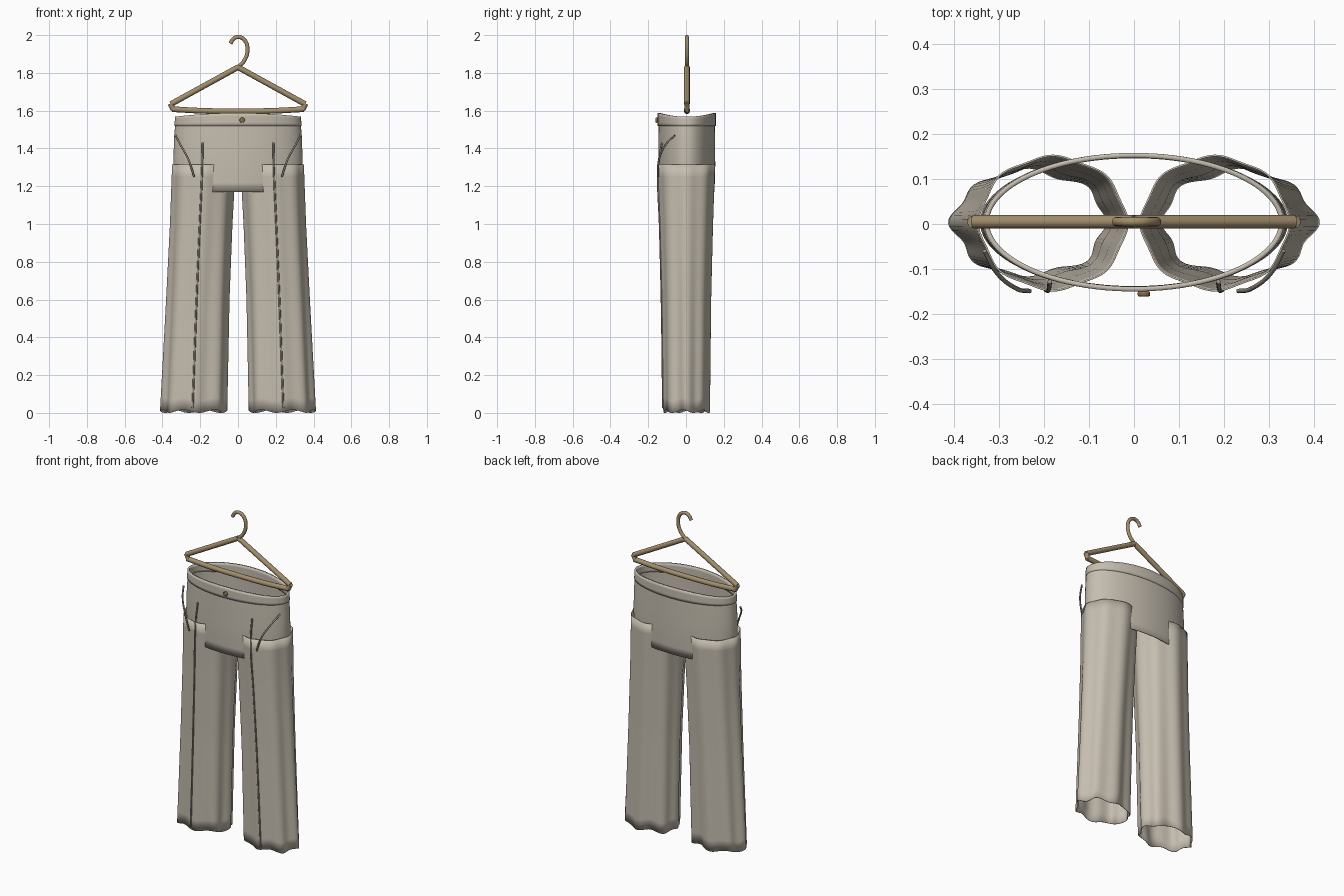
import bpy, bmesh, math
from math import sin, cos, pi

if "Cube" in bpy.data.objects:
    bpy.data.objects.remove(bpy.data.objects["Cube"])


def material(name, rgb):
    m = bpy.data.materials.new(name)
    m.diffuse_color = (*rgb, 1)
    m.use_nodes = True
    m.node_tree.nodes["Principled BSDF"].inputs["Base Color"].default_value = m.diffuse_color
    return m


CLOTH = material("stone cloth", (0.56, 0.51, 0.43))
SEAM = material("seam taupe", (0.30, 0.27, 0.22))
WOOD = material("hanger wood", (0.36, 0.27, 0.15))
BUTTON = material("button brown", (0.24, 0.16, 0.07))


def lerp_table(table, z):
    """Interpolate rows (z, a, b, ...) at height z."""
    for lo, hi in zip(table, table[1:]):
        if z <= hi[0] or hi is table[-1]:
            t = (z - lo[0]) / (hi[0] - lo[0])
            return [p + (q - p) * t for p, q in zip(lo[1:], hi[1:])]


def smooth(ob):
    bpy.ops.object.select_all(action='DESELECT')
    ob.select_set(True)
    bpy.context.view_layer.objects.active = ob
    bpy.ops.object.shade_smooth_by_angle(angle=math.radians(50))


def loft(name, point, levels, mat, thick, n=96):
    """Open tube through rings point(level, angle), bottom to top."""
    bm = bmesh.new()
    rings = [[bm.verts.new(point(l, 2 * pi * i / n)) for i in range(n)] for l in levels]
    for low, up in zip(rings, rings[1:]):
        for i in range(n):
            k = (i + 1) % n
            bm.faces.new((low[i], low[k], up[k], up[i]))
    me = bpy.data.meshes.new(name)
    bm.to_mesh(me)
    bm.free()
    me.materials.append(mat)
    ob = bpy.data.objects.new(name, me)
    bpy.context.collection.objects.link(ob)
    smooth(ob)
    sol = ob.modifiers.new("thickness", 'SOLIDIFY')
    sol.thickness = thick
    sol.offset = -1
    return ob


def tube(name, pts, radius, mat, curved=True):
    """Round rod along a path."""
    cu = bpy.data.curves.new(name, 'CURVE')
    cu.dimensions = '3D'
    cu.bevel_depth = radius
    cu.bevel_resolution = 4
    cu.use_fill_caps = True
    if curved:
        sp = cu.splines.new('BEZIER')
        sp.bezier_points.add(len(pts) - 1)
        for bp, p in zip(sp.bezier_points, pts):
            bp.co = p
            bp.handle_left_type = bp.handle_right_type = 'AUTO'
    else:
        sp = cu.splines.new('POLY')
        sp.points.add(len(pts) - 1)
        for q, p in zip(sp.points, pts):
            q.co = (*p, 1)
    cu.materials.append(mat)
    ob = bpy.data.objects.new(name, cu)
    bpy.context.collection.objects.link(ob)
    bpy.ops.object.select_all(action='DESELECT')
    ob.select_set(True)
    bpy.context.view_layer.objects.active = ob
    bpy.ops.object.convert(target='MESH')
    smooth(bpy.context.object)


# Legs: height, centre x, half width, half depth
LEG = [(0, 0.232, 0.170, 0.118), (0.6, 0.211, 0.162, 0.126),
       (1.0, 0.194, 0.161, 0.137), (1.32, 0.180, 0.165, 0.149)]
LEG_TOP = 1.315


def leg_point(side, z, a):
    cx, rx, ry = lerp_table(LEG, z)
    b = a if side > 0 else pi - a
    depth = 1 - z / LEG_TOP
    k = 1 + (0.022 + 0.025 * depth) * cos(8 * b) + 0.02 * depth * sin(5 * b + 1)
    hem = 0.008 * (1 + cos(6 * b + 1)) * depth
    return (side * cx + rx * k * cos(a), 0.002 + ry * k * sin(a), z + hem)


levels = [LEG_TOP * i / 20 for i in range(21)]
for side, word in ((-1, "left"), (1, "right")):
    loft(word + "_leg", lambda z, a, s=side: leg_point(s, z, a), levels, CLOTH, 0.004)

    # Front crease follows the leg surface, then rises onto the seat
    path = [(side * 0.187, -0.128, 1.43), (side * 0.189, -0.143, 1.34)]
    for z in (1.25, 1.0, 0.75, 0.5, 0.25, 0.02):
        x, y, zz = leg_point(side, z, -pi / 2 + side * 0.05)
        path.append((x, y - 0.001, zz))
    tube(word + "_crease", path, 0.005, SEAM)

    # Slanted pocket edge
    tube(word + "_pocket_edge",
         [(side * x, y, z) for x, y, z in ((0.332, -0.06, 1.47), (0.305, -0.108, 1.42),
                                           (0.262, -0.143, 1.34), (0.232, -0.149, 1.25))],
         0.005, SEAM)

# Seat: height, half width, half depth
SEAT = [(1.17, 0.330, 0.147), (1.31, 0.342, 0.151), (1.45, 0.339, 0.150), (1.57, 0.329, 0.148)]


def seat_point(z, a):
    rx, ry = lerp_table(SEAT, z)
    return (rx * cos(a), 0.004 + ry * sin(a), z)


loft("seat", seat_point, [1.17, 1.22, 1.265, 1.31, 1.38, 1.45, 1.51, 1.565], CLOTH, 0.005)


# Waistband with a rim that dips at the sides
def band_point(t, a):
    rx = 0.337 - 0.004 * t
    z = 1.52 + t * (0.058 - 0.01 * cos(2 * a))
    return (rx * cos(a), 0.004 + 0.154 * sin(a), z)


loft("waistband", band_point, [0, 0.25, 0.5, 0.75, 1], CLOTH, 0.011)

# Button
bpy.ops.mesh.primitive_cylinder_add(vertices=24, radius=0.014, depth=0.012,
                                    location=(0.022, -0.155, 1.55), rotation=(pi / 2, 0, 0))
btn = bpy.context.object
btn.name = "button"
btn.data.materials.append(BUTTON)
bev = btn.modifiers.new("round edge", 'BEVEL')
bev.width = 0.004
bev.segments = 3
smooth(btn)

# Hanger: shoulders, end links, trouser bar and hook
HY = 0.005
for side, word in ((-1, "left"), (1, "right")):
    tube(word + "_hanger_arm", [(0, HY, 1.83), (side * 0.355, HY, 1.635)], 0.015, WOOD, False)
    tube(word + "_hanger_link", [(side * 0.358, HY, 1.637), (side * 0.342, HY, 1.605)],
         0.014, WOOD, False)
tube("hanger_bar", [(-0.35, HY, 1.608), (-0.18, HY, 1.599), (0, HY, 1.597),
                    (0.18, HY, 1.599), (0.35, HY, 1.608)], 0.015, WOOD)
tube("hanger_hook", [(0, HY, 1.83), (0.033, HY, 1.865), (0.05, HY, 1.92), (0.036, HY, 1.972),
                     (0.002, HY, 1.99), (-0.024, HY, 1.98), (-0.04, HY, 1.955)], 0.0105, WOOD)
